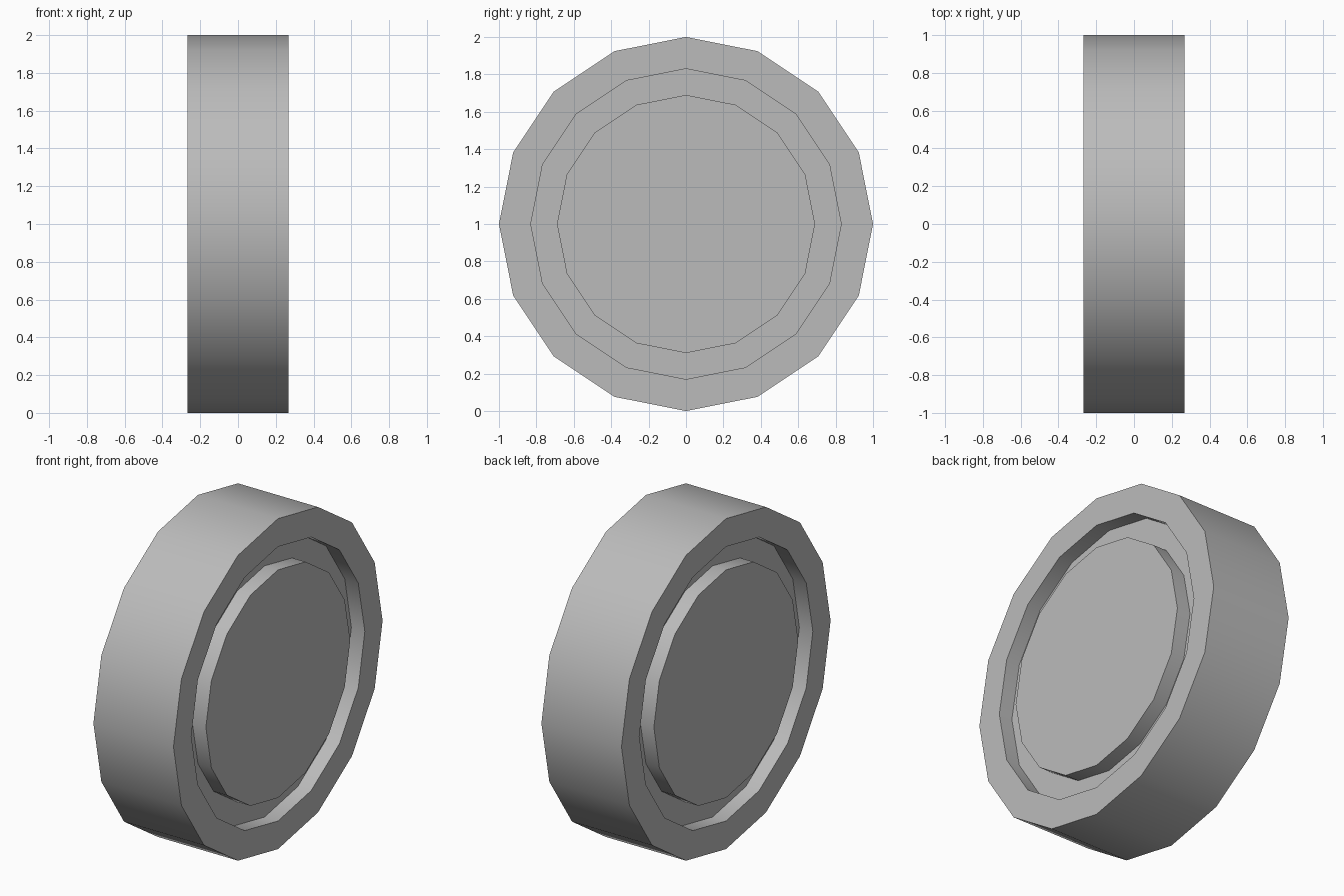
import bpy, bmesh, math

cube = bpy.data.objects.get("Cube")
if cube:
    bpy.data.objects.remove(cube, do_unlink=True)

SIDES = 16
HALF_WIDTH = 0.268
GROOVE_DEPTH = 0.09
OUTER, GROOVE_OUT, GROOVE_IN = 1.0, 0.83, 0.69

# One plain grey for the whole wheel
grey = bpy.data.materials.new("light_grey")
colour = (0.5, 0.5, 0.5, 1)
grey.diffuse_color = colour
grey.use_nodes = True
shader = grey.node_tree.nodes["Principled BSDF"]
shader.inputs["Base Color"].default_value = colour

bm = bmesh.new()


def ring(x, radius):
    """Polygon ring around the x axis, with a corner at the top."""
    step = math.tau / SIDES
    return [bm.verts.new((x, radius * math.sin(i * step), 1 + radius * math.cos(i * step)))
            for i in range(SIDES)]


# Half profile from hub face through the groove to the rim, mirrored to the other side
floor = HALF_WIDTH - GROOVE_DEPTH
half = [(HALF_WIDTH, GROOVE_IN), (floor, GROOVE_IN), (floor, GROOVE_OUT),
        (HALF_WIDTH, GROOVE_OUT), (HALF_WIDTH, OUTER)]
profile = half + [(-x, r) for x, r in reversed(half)]
rings = [ring(x, r) for x, r in profile]

# Groove walls, rim faces and tread
for a, b in zip(rings, rings[1:]):
    for i in range(SIDES):
        j = (i + 1) % SIDES
        bm.faces.new((a[i], a[j], b[j], b[i]))

# Flat hub faces
bm.faces.new(rings[0])
bm.faces.new(rings[-1])
bmesh.ops.recalc_face_normals(bm, faces=bm.faces)

mesh = bpy.data.meshes.new("wheel")
bm.to_mesh(mesh)
bm.free()
mesh.materials.append(grey)
wheel = bpy.data.objects.new("wheel", mesh)
bpy.context.collection.objects.link(wheel)

# Smooth around the tread, sharp at the rim edges
bpy.ops.object.select_all(action="DESELECT")
wheel.select_set(True)
bpy.context.view_layer.objects.active = wheel
bpy.ops.object.shade_smooth_by_angle(angle=math.radians(30))
